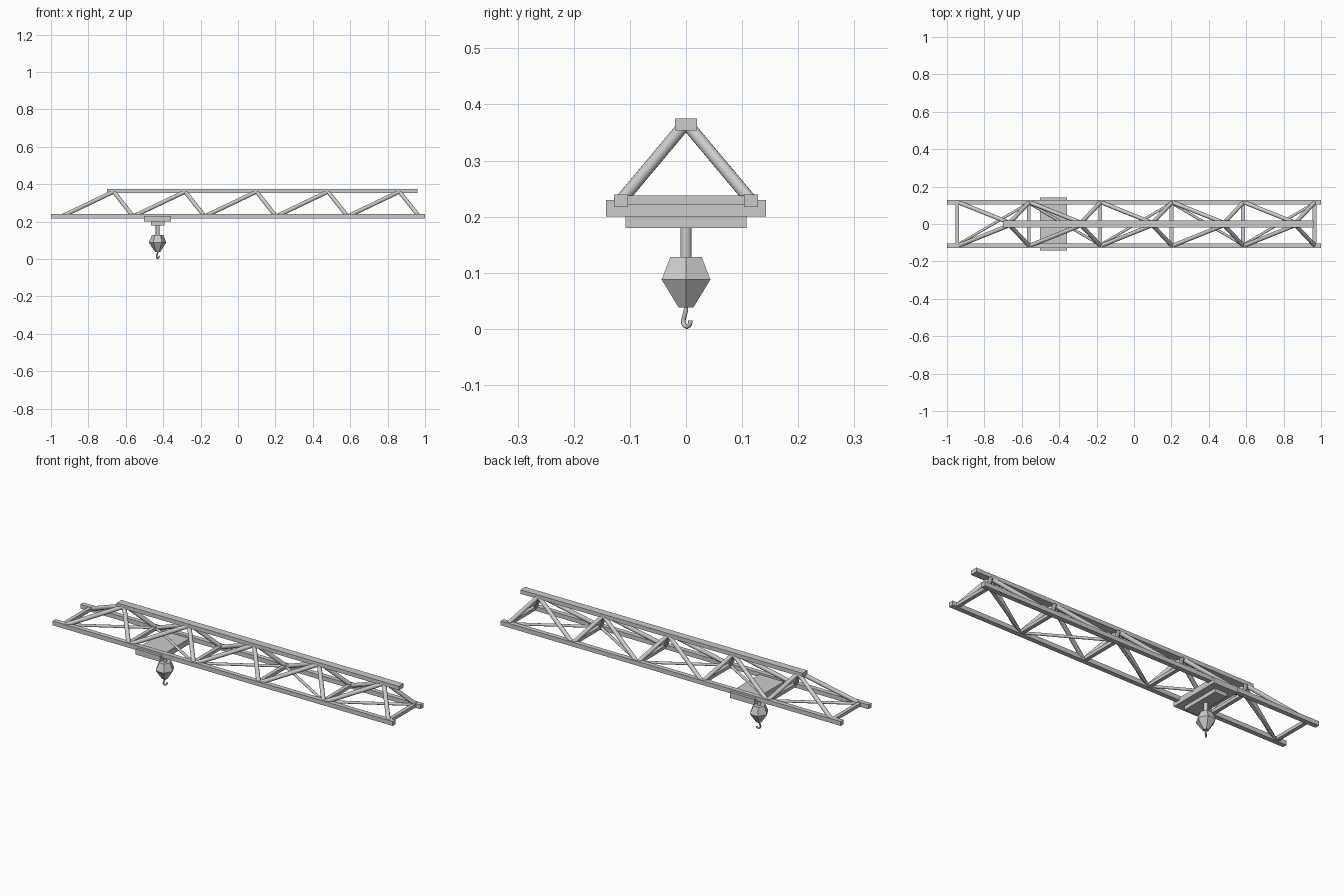
import bpy, math
from mathutils import Vector

if "Cube" in bpy.data.objects:
    bpy.data.objects.remove(bpy.data.objects["Cube"])


def box(name, lo, hi):
    lo, hi = Vector(lo), Vector(hi)
    bpy.ops.mesh.primitive_cube_add(size=1, location=(lo + hi) / 2)
    o = bpy.context.object
    o.name = name
    o.scale = hi - lo
    bpy.ops.object.transform_apply(location=False, rotation=False)
    return o


def tube(name, a, b, r, sides=16):
    a, b = Vector(a), Vector(b)
    d = b - a
    bpy.ops.mesh.primitive_cylinder_add(vertices=sides, radius=r, depth=d.length,
                                        location=(a + b) / 2)
    o = bpy.context.object
    o.name = name
    o.rotation_euler = d.to_track_quat('Z', 'Y').to_euler()
    bpy.ops.object.shade_smooth_by_angle()
    return o


# Chords
for s in (-1, 1):
    box("bottom_chord", (-1, s * 0.116 - 0.0125, 0.217), (1, s * 0.116 + 0.0125, 0.24))
box("top_chord", (-0.70, -0.02, 0.354), (0.96, 0.02, 0.375))

# Lattice: cross beams, side diagonals, floor bracing
nodes = [-0.945 + 0.382 * i for i in range(6)]
for i, x in enumerate(nodes):
    box("cross_beam", (x - 0.01, -0.11, 0.221), (x + 0.01, 0.11, 0.238))
    if i == 5:
        break
    nx = nodes[i + 1]
    apex = (nx - 0.102, 0, 0.36)
    for s in (-1, 1):
        tube("long_diagonal", (x + 0.01, s * 0.114, 0.231), (apex[0], s * 0.006, 0.36), 0.011)
        tube("short_diagonal", (nx, s * 0.114, 0.231), (apex[0], s * 0.006, 0.36), 0.011)
    s = -1 if i % 2 == 0 else 1
    tube("floor_brace", (x, s * 0.112, 0.229), (nx, -s * 0.112, 0.229), 0.007)

# Trolley
cx = -0.43
box("trolley_plate", (cx - 0.072, -0.143, 0.2), (cx + 0.072, 0.143, 0.23))
box("trolley_lower_plate", (cx - 0.036, -0.108, 0.18), (cx + 0.036, 0.108, 0.201))
tube("hoist_rod", (cx, 0, 0.12), (cx, 0, 0.185), 0.01)

# Faceted hook block: hexagonal rings joined
rings = [(0.028, 0.128), (0.0435, 0.088), (0.013, 0.038)]
verts, faces = [], []
for r, z in rings:
    for k in range(6):
        a = k * math.pi / 3
        verts.append((cx + r * 1.08 * math.cos(a), r / 0.866 * math.sin(a), z))
for j in range(2):
    for k in range(6):
        n = (k + 1) % 6
        faces.append((j * 6 + n, j * 6 + k, (j + 1) * 6 + k, (j + 1) * 6 + n))
faces += [tuple(range(6)), tuple(reversed(range(12, 18)))]
me = bpy.data.meshes.new("hook_block")
me.from_pydata(verts, [], faces)
bpy.context.collection.objects.link(bpy.data.objects.new("hook_block", me))

# Hook: swept round tube, turned diagonally
path = [(0, 0.042), (0, 0.034), (-0.003, 0.026)]
path += [(0.002 + 0.009 * math.cos(a), 0.0135 + 0.0095 * math.sin(a))
         for a in [math.radians(150 + 22 * i) for i in range(11)]]
cu = bpy.data.curves.new("hook", 'CURVE')
cu.dimensions = '3D'
cu.bevel_depth = 0.004
cu.bevel_resolution = 2
cu.use_fill_caps = True
sp = cu.splines.new('POLY')
sp.points.add(len(path) - 1)
for p, (u, z) in zip(sp.points, path):
    p.co = (u, 0, z, 1)
hook = bpy.data.objects.new("hook", cu)
hook.location.x = cx
hook.rotation_euler.z = math.pi / 4
bpy.context.collection.objects.link(hook)
